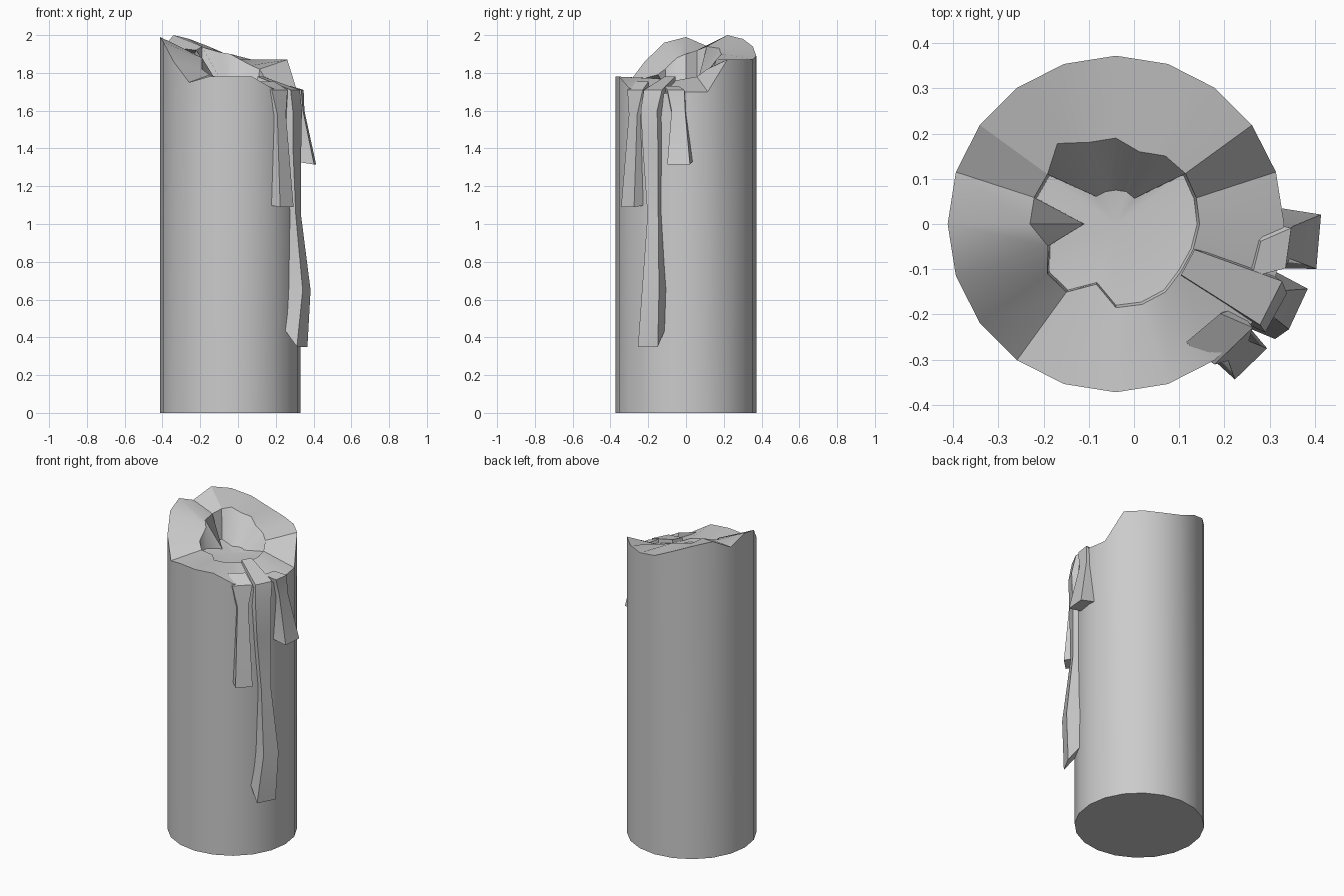
import bpy, math

if "Cube" in bpy.data.objects:
    bpy.data.objects.remove(bpy.data.objects["Cube"])

CX, R, N = -0.04, 0.372, 20


def polar(r, deg, z, off=0.0):
    a = math.radians(deg)
    return (CX + r * math.cos(a) - off * math.sin(a),
            r * math.sin(a) + off * math.cos(a), z)


def make(name, verts, faces, angle=30):
    me = bpy.data.meshes.new(name)
    me.from_pydata(verts, [], faces)
    ob = bpy.data.objects.new(name, me)
    bpy.context.collection.objects.link(ob)
    bpy.ops.object.select_all(action='DESELECT')
    ob.select_set(True)
    bpy.context.view_layer.objects.active = ob
    bpy.ops.object.mode_set(mode='EDIT')
    bpy.ops.mesh.select_all(action='SELECT')
    bpy.ops.mesh.normals_make_consistent(inside=False)
    bpy.ops.object.mode_set(mode='OBJECT')
    bpy.ops.object.shade_smooth_by_angle(angle=math.radians(angle))
    return ob


# Candle body: uneven rim, melted slope, inner pool (values every 18 degrees from +x)
rim_z = [1.70, 1.70, 1.87, 1.87, 1.87, 1.89, 1.94, 1.98, 2.0, 1.94,
         1.99, 1.96, 1.86, 1.75, 1.78, 1.78, 1.78, 1.72, 1.69, 1.69]
pool_r = [.185, .187, .19, .186, .168, .19, .19, .22, .187, .19,
          .19, .158, .187, .186, .14, .185, .187, .186, .178, .18]
pool_z = [1.77, 1.78, 1.82, 1.84, 1.87, 1.90, 1.91, 1.93, 1.94, 1.92,
          1.90, 1.88, 1.82, 1.79, 1.77, 1.77, 1.77, 1.77, 1.76, 1.76]
floor_r = {3: .07, 4: .075, 5: .075, 6: .075, 7: .075, 10: .07}

rings = [[polar(R, 18 * i, 0) for i in range(N)],
         [polar(R, 18 * i, rim_z[i]) for i in range(N)],
         [polar(pool_r[i], 18 * i, pool_z[i]) for i in range(N)],
         [polar(floor_r.get(i, pool_r[i] * 0.97), 18 * i, 1.75) for i in range(N)]]
verts = [v for ring in rings for v in ring] + [(CX, 0, 1.74)]
faces = [tuple(range(N))]
for k in range(3):
    for i in range(N):
        j = (i + 1) % N
        faces.append((k * N + i, k * N + j, k * N + N + j, k * N + N + i))
faces += [(3 * N + i, 3 * N + (i + 1) % N, 4 * N) for i in range(N)]
make("candle_body", verts, faces)


# Wax drips: lofted four-point sections (angle, half width, outer r, outer z, inner r, inner z)
def drip(name, sections):
    verts, faces = [], []
    for deg, hw, ro, zo, ri, zi in sections:
        verts += [polar(ri, deg, zi, -hw), polar(ro, deg, zo, -hw * 0.9),
                  polar(ro, deg, zo, hw * 0.9), polar(ri, deg, zi, hw)]
    n = len(sections)
    for k in range(n - 1):
        for i in range(4):
            j = (i + 1) % 4
            faces.append((4 * k + i, 4 * k + j, 4 * k + 4 + j, 4 * k + 4 + i))
    faces += [(0, 1, 2, 3), tuple(4 * n - 4 + i for i in range(4))]
    make(name, verts, faces, 20)


drip("long_drip", [
    (-28, .035, .18, 1.78, .18, 1.72),
    (-27, .060, .385, 1.71, .30, 1.64),
    (-29, .055, .405, 1.60, .34, 1.55),
    (-28, .050, .400, 1.38, .34, 1.36),
    (-26, .035, .400, 1.05, .34, 1.05),
    (-25, .055, .445, 0.65, .34, 0.66),
    (-28, .066, .430, 0.35, .36, 0.44)])
drip("front_drip", [
    (-50, .055, .30, 1.755, .30, 1.70),
    (-46, .065, .375, 1.71, .32, 1.66),
    (-46, .035, .390, 1.58, .34, 1.56),
    (-46, .055, .430, 1.09, .345, 1.10)])
drip("side_drip", [
    (-14, .045, .32, 1.73, .30, 1.66),
    (-8, .050, .385, 1.71, .33, 1.66),
    (-6, .040, .390, 1.60, .34, 1.58),
    (-5, .067, .450, 1.315, .355, 1.33)])
